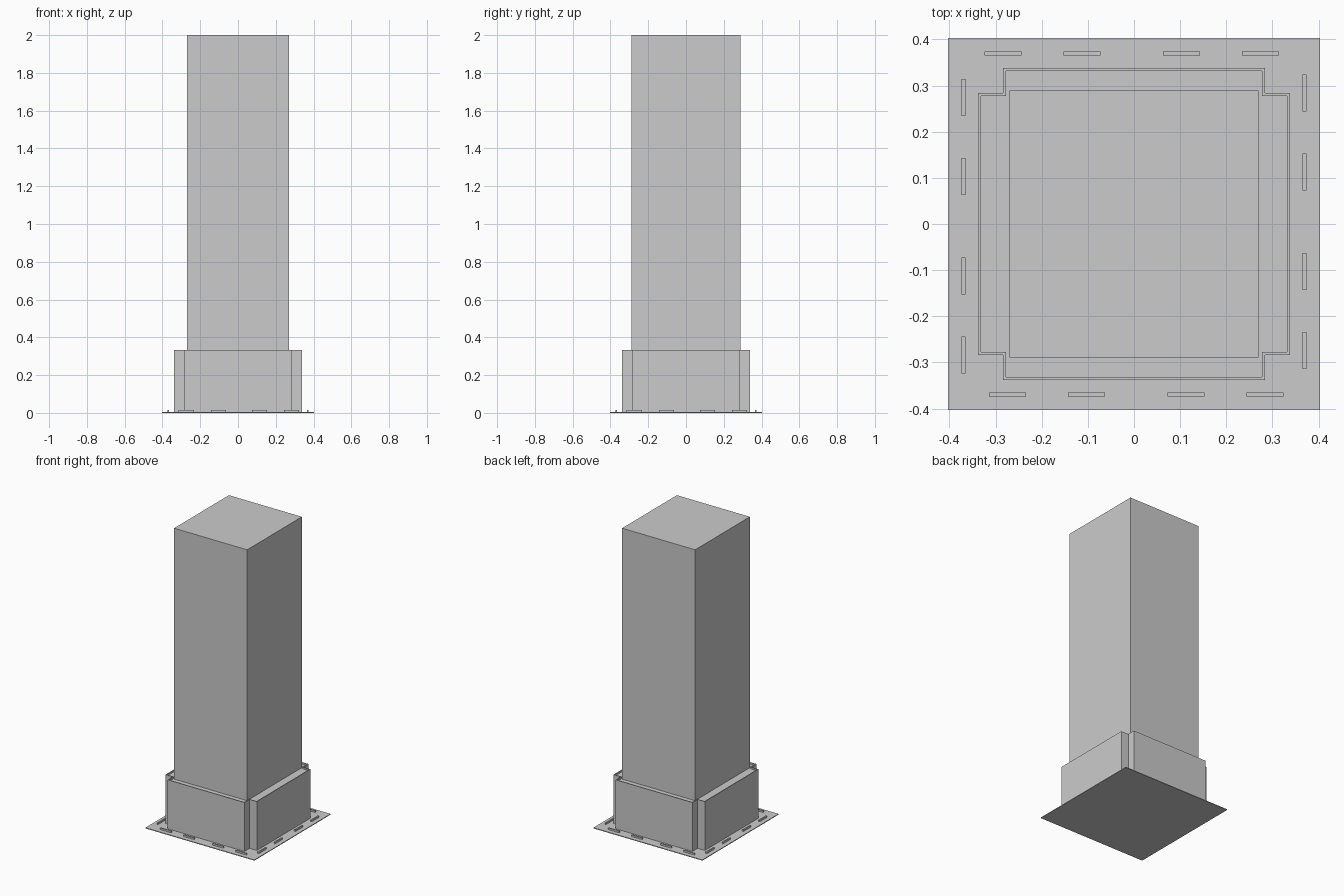
import bpy, bmesh
from math import pi
from mathutils import Matrix, Vector

if "Cube" in bpy.data.objects:
    bpy.data.objects.remove(bpy.data.objects["Cube"])


def finish(bm, name):
    bmesh.ops.recalc_face_normals(bm, faces=bm.faces[:])
    mesh = bpy.data.meshes.new(name)
    bm.to_mesh(mesh)
    bm.free()
    ob = bpy.data.objects.new(name, mesh)
    bpy.context.collection.objects.link(ob)
    return ob


def box(name, x, y, z0, z1, sx, sy, turn=0.0):
    bm = bmesh.new()
    mat = (Matrix.Rotation(turn, 4, 'Z')
           @ Matrix.Translation((x, y, (z0 + z1) / 2))
           @ Matrix.Diagonal((sx, sy, z1 - z0, 1)))
    bmesh.ops.create_cube(bm, size=1, matrix=mat)
    return finish(bm, name)


def notched(a, n):
    """Square of half size a whose corners are cut back to n."""
    pts = []
    for k in range(4):
        rot = Matrix.Rotation(k * pi / 2, 3, 'Z')
        pts += [rot @ Vector(p) for p in ((a, -n, 0), (a, n, 0), (n, n, 0))]
    return pts


# Ground plate
box("base_plate", 0, 0, 0, 0.005, 0.806, 0.806)

# Raised slots round the plate edge, four per side
for k in range(4):
    for i, x in enumerate((-0.284, -0.113, 0.103, 0.274)):
        box(f"edge_strip_{k}_{i}", x, 0.3695, 0.004, 0.016, 0.08, 0.009, k * pi / 2)

# Podium with notched corners, a thin parapet and a recessed roof
RIM, ROOF = 0.332, 0.322
outer, inner = notched(0.338, 0.284), notched(0.332, 0.278)
bm = bmesh.new()
loops = [[bm.verts.new((p.x, p.y, z)) for p in pts]
         for pts, z in ((outer, 0.004), (outer, RIM), (inner, RIM), (inner, ROOF))]
for lo, hi in zip(loops, loops[1:]):
    for i in range(len(lo)):
        j = (i + 1) % len(lo)
        bm.faces.new((lo[i], lo[j], hi[j], hi[i]))
bm.faces.new(loops[-1])
bm.faces.new(loops[0][::-1])
finish(bm, "podium")

# Tower shaft
box("tower", 0, 0, ROOF, 2.0, 0.54, 0.578)
